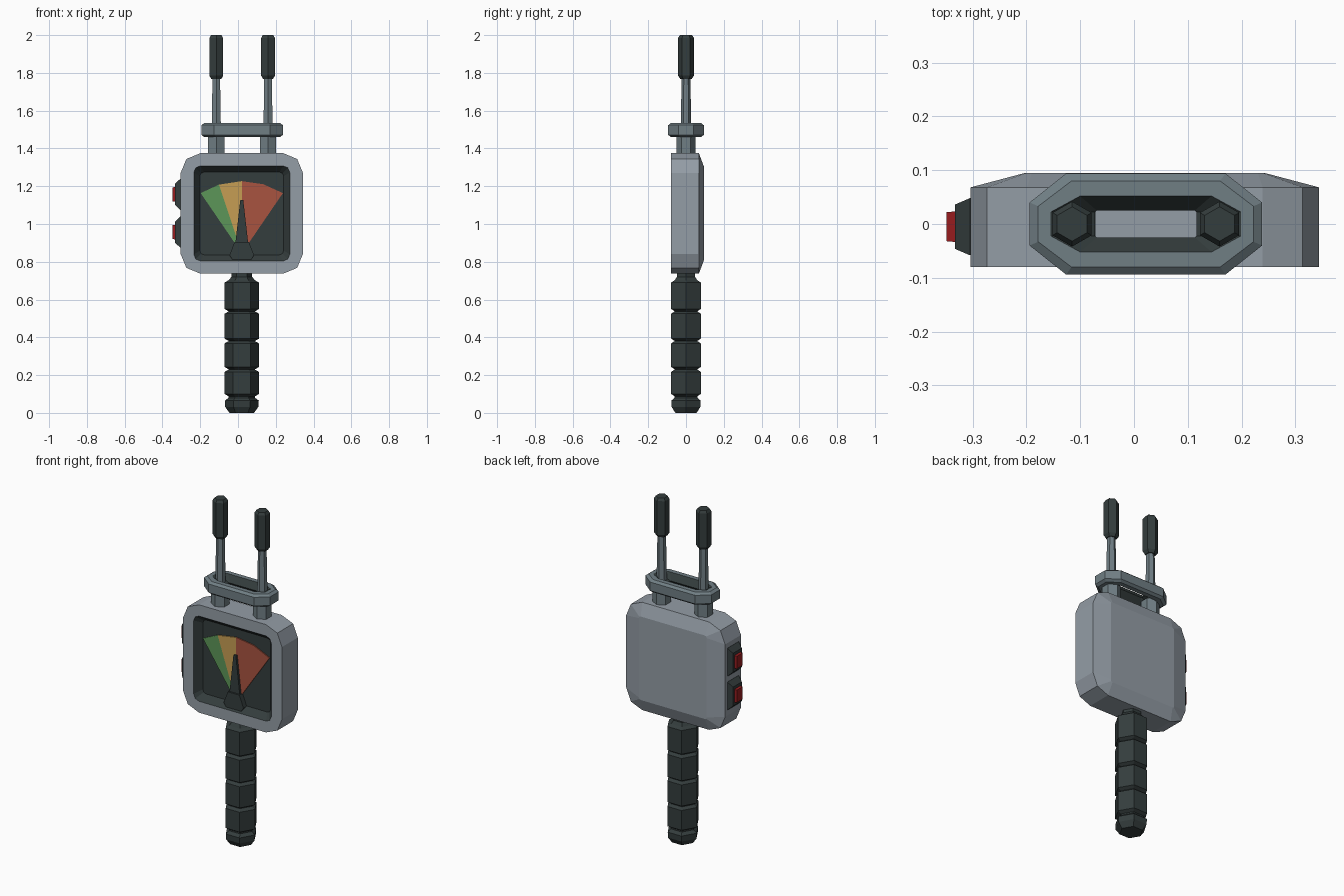
import bpy, math

if "Cube" in bpy.data.objects:
    bpy.data.objects.remove(bpy.data.objects["Cube"])

CX = 0.02  # the body, handle and antennae share this centre line


def material(name, r, g, b):
    def lin(c):
        c /= 255
        return c / 12.92 if c < 0.04 else ((c + 0.055) / 1.055) ** 2.4
    m = bpy.data.materials.new(name)
    m.diffuse_color = (lin(r), lin(g), lin(b), 1)
    m.use_nodes = True
    m.node_tree.nodes["Principled BSDF"].inputs["Base Color"].default_value = m.diffuse_color
    return m


CASE = material("case grey", 148, 157, 166)
METAL = material("metal grey", 112, 126, 132)
DARK = material("dark rubber", 52, 61, 61)
GREEN = material("dial green", 92, 150, 88)
AMBER = material("dial amber", 198, 158, 84)
RED = material("dial red", 168, 84, 64)
BUTTON = material("button red", 150, 28, 30)


def loft(name, rings, mats, bands=None, start=True, end=True, close=False):
    """Skin rings of equal point count; bands gives a material per gap."""
    n, k = len(rings[0]), len(rings)
    verts = [p for r in rings for p in r]
    faces, idx = [], []
    gaps = k if close else k - 1
    for i in range(gaps):
        a, b = i * n, ((i + 1) % k) * n
        for j in range(n):
            faces.append((a + j, a + (j + 1) % n, b + (j + 1) % n, b + j))
            idx.append(bands[i] if bands else 0)
    if not close:
        if start:
            faces.append(tuple(range(n))[::-1])
            idx.append(bands[0] if bands else 0)
        if end:
            faces.append(tuple(range((k - 1) * n, k * n)))
            idx.append(bands[-1] if bands else 0)
    me = bpy.data.meshes.new(name)
    me.from_pydata(verts, [], faces)
    for m in mats:
        me.materials.append(m)
    me.polygons.foreach_set("material_index", idx)
    ob = bpy.data.objects.new(name, me)
    bpy.context.collection.objects.link(ob)
    # consistent outward normals
    import bmesh
    bm = bmesh.new()
    bm.from_mesh(me)
    bmesh.ops.recalc_face_normals(bm, faces=bm.faces)
    bm.to_mesh(me)
    bm.free()
    return ob


def rounded(hx, hz, r, y, cz=1.056):
    """Rectangle in the xz plane with two-segment round corners."""
    pts = []
    for q, (sx, sz) in enumerate(((1, 1), (-1, 1), (-1, -1), (1, -1))):
        for s in range(3):
            a = math.radians(90 * q + 45 * s)
            pts.append((CX + sx * (hx - r) + r * math.cos(a), y,
                        cz + sz * (hz - r) + r * math.sin(a)))
    return pts


def hexagon_lathe(name, x, profile, mat, turn=0):
    rings = [[(x + r * math.cos(math.radians(60 * i + turn)),
               r * math.sin(math.radians(60 * i + turn)), z) for i in range(6)]
             for r, z in profile]
    return loft(name, rings, [mat])


def plate(name, outline, y0, y1, mat):
    return loft(name, [[(x, y, z) for x, z in outline] for y in (y0, y1)], [mat])


# Case: bevelled back, thick front frame, sunken dark dial well
FLOOR = -0.04
loft("case", [rounded(0.222, 0.247, 0.012, 0.095),
              rounded(0.324, 0.319, 0.105, 0.068),
              rounded(0.324, 0.319, 0.105, -0.08),
              rounded(0.254, 0.252, 0.035, -0.08),
              rounded(0.222, 0.219, 0.022, FLOOR)],
     [CASE, DARK], [0, 0, 0, 1])

# Dial sectors: thin coloured plates fanning from the needle pivot
for label, a0, a1, steps, mat in (("green", -32.5, -17.4, 1, GREEN),
                                  ("amber", -17.4, 0, 1, AMBER),
                                  ("red", 0, 32.5, 2, RED)):
    arc = [math.radians(a0 + (a1 - a0) * i / steps) for i in range(steps + 1)]
    fan = [(CX, 0.845)] + [(CX + 0.405 * math.sin(a), 0.822 + 0.405 * math.cos(a)) for a in arc]
    plate("dial_" + label, fan, FLOOR - 0.006, FLOOR + 0.002, mat)

# Needle and its hub
plate("needle", [(CX - 0.036, 0.88), (CX + 0.036, 0.88), (CX + 0.008, 1.126), (CX - 0.008, 1.126)],
      FLOOR - 0.02, FLOOR, DARK)
hub = [(-0.065, 0.835), (-0.05, 0.812), (0.05, 0.812), (0.065, 0.835), (0.038, 0.905), (-0.038, 0.905)]
plate("needle_hub", [(CX + x, z) for x, z in hub], FLOOR - 0.03, FLOOR, DARK)

# Handle: stack of bevelled hexagonal grips with grooves between
grips = [(0.24 - 0.14, 0.222), (0.243, 0.373), (0.393, 0.53), (0.55, 0.695)]
profile = [(0.065, 0), (0.088, 0.032), (0.09, 0.065), (0.07, 0.08)]
for lo, hi in grips:
    profile += [(0.07, lo - 0.012), (0.091, lo), (0.091, hi - 0.005), (0.07, hi + 0.007)]
profile += [(0.055, 0.72), (0.055, 0.745)]
hexagon_lathe("handle", CX, profile, DARK)

# Antennae: socket, tapered rod and rubber tip on each side
for side, s in (("left", -1), ("right", 1)):
    x = CX + 0.002 + s * 0.137
    hexagon_lathe("socket_" + side, x, [(0.05, 1.36), (0.05, 1.475)], METAL, 30)
    hexagon_lathe("rod_" + side, x, [(0.029, 1.45), (0.023, 1.78)], METAL, 30)
    hexagon_lathe("tip_" + side, x, [(0.03, 1.767), (0.042, 1.785), (0.042, 1.985), (0.032, 2.0)], DARK, 30)


# Cross bar: long octagonal ring with a dark sloping slot
def octagon(hx, hy, cut_x, cut_y, z):
    q = [(hx, hy - cut_y), (hx - cut_x, hy)]
    pts = q + [(-x, y) for x, y in q[::-1]]
    pts += [(-x, -y) for x, y in pts]
    return [(CX + 0.002 + x, y, z) for x, y in pts]


loft("cross_bar", [octagon(0.177, 0.052, 0.055, 0.03, 1.46),
                   octagon(0.2, 0.08, 0.062, 0.047, 1.46),
                   octagon(0.216, 0.094, 0.068, 0.054, 1.472),
                   octagon(0.216, 0.094, 0.068, 0.054, 1.523),
                   octagon(0.2, 0.08, 0.062, 0.047, 1.535),
                   octagon(0.177, 0.052, 0.055, 0.03, 1.535),
                   octagon(0.094, 0.025, 0.003, 0.003, 1.498)],
     [METAL, DARK], [0, 0, 0, 0, 0, 1, 1], close=True)

# Side buttons: dark tapered bezel with a red cap
for label, z in (("upper", 1.157), ("lower", 0.957)):
    def slab(x, hy, hz):
        return [(x, -0.005 + a * hy, z + b * hz) for a, b in ((1, 1), (-1, 1), (-1, -1), (1, -1))]
    loft("button_bezel_" + label, [slab(-0.295, 0.053, 0.083), slab(-0.305, 0.053, 0.083),
                                   slab(-0.333, 0.041, 0.056)], [DARK])
    loft("button_cap_" + label, [slab(-0.325, 0.029, 0.039), slab(-0.348, 0.027, 0.037)], [BUTTON])
